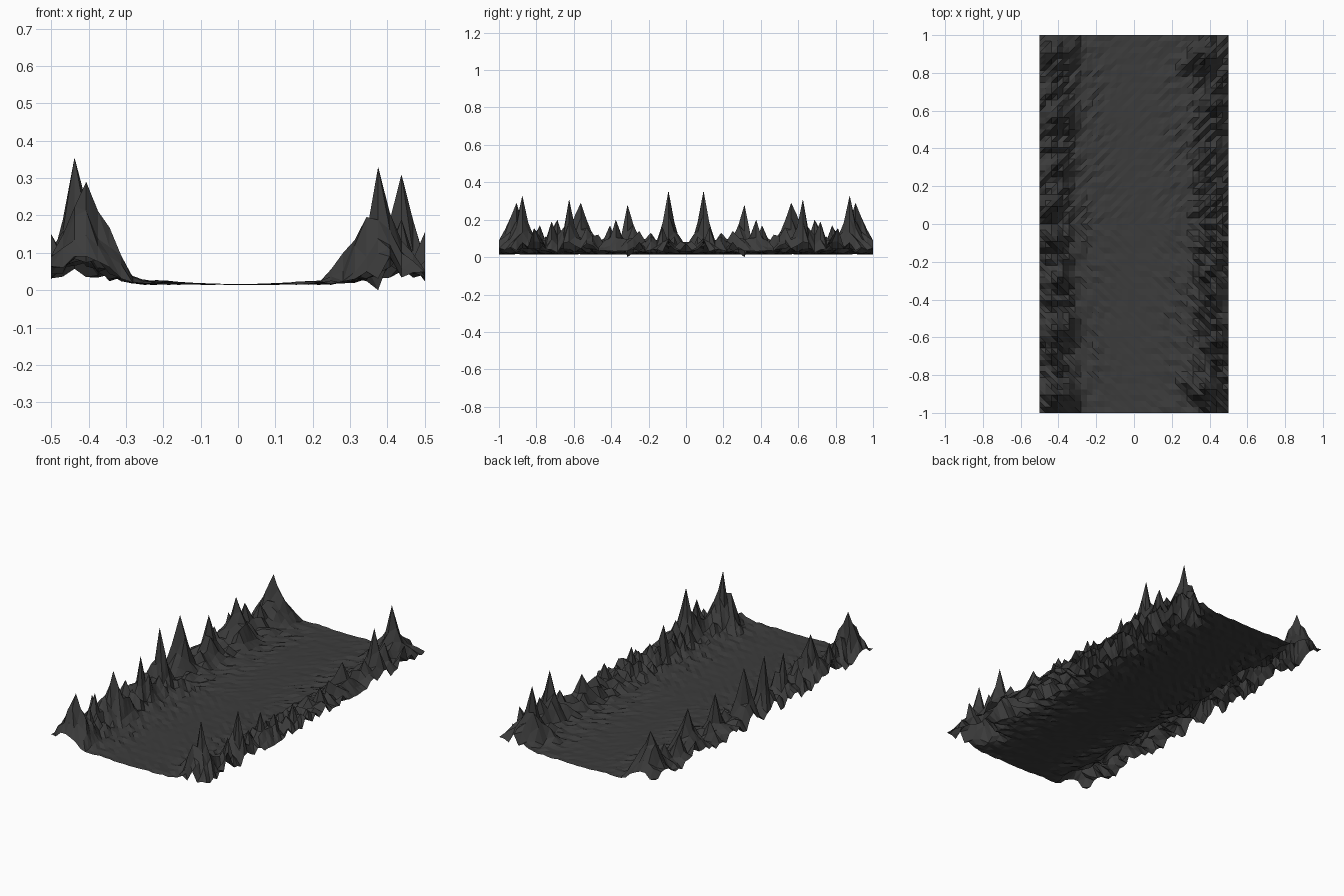
import bpy, bmesh, math, random

if "Cube" in bpy.data.objects:
    bpy.data.objects.remove(bpy.data.objects["Cube"])

random.seed(7)
NX, NY = 32, 32          # cells across the valley, cells along one half
STEP = 1 / NX

# main summits on the half y > 0: x, y, height, foot radius
PEAKS = [
    (-0.4375, 0.094, 0.355, 0.095), (-0.406, 0.906, 0.29, 0.15),
    (-0.406, 0.5625, 0.29, 0.14), (-0.406, 0.3, 0.28, 0.10),
    (-0.4375, 0.70, 0.20, 0.10), (-0.406, 0.79, 0.17, 0.09),
    (-0.4375, 0.41, 0.17, 0.09), (-0.375, 0.19, 0.13, 0.09),
    (-0.344, 0.50, 0.13, 0.09),
    (0.375, 0.875, 0.33, 0.11), (0.4375, 0.625, 0.31, 0.09),
    (0.281, 0.84, 0.10, 0.08), (0.406, 0.39, 0.20, 0.09),
    (0.4375, 0.72, 0.19, 0.08), (0.4375, 0.53, 0.16, 0.08),
    (0.406, 0.25, 0.14, 0.08), (0.4375, 0.125, 0.16, 0.08),
    (0.344, 0.47, 0.10, 0.07), (0.5, 0.80, 0.155, 0.08),
    (-0.5, 0.62, 0.15, 0.08),
]


def smooth(a, b, t):
    t = min(max((t - a) / (b - a), 0), 1)
    return t * t * (3 - 2 * t)


def height(x, y):
    ax = abs(x)
    # valley floor: almost flat, slightly rougher towards the sides
    z = 0.014 + random.random() * (0.003 + 0.012 * smooth(0.03, 0.28, ax))
    # jagged foothills
    ridge = smooth(0.26, 0.40, ax) * (1 - 0.35 * smooth(0.44, 0.5, ax))
    z += ridge * (0.012 + 0.085 * random.random() ** 1.3)
    # summits
    for px, py, h, r in PEAKS:
        d = math.hypot(x - px, y - py)
        if d < STEP * 0.51:
            return h
        if d < r:
            k = (1 - d / r) * h
            z = max(z, k * random.uniform(0.6, 1.0))
    return z


# rocky valley sheet, one half
bm = bmesh.new()
rows = []
for j in range(NY + 1):
    y = j / NY
    row = []
    for i in range(NX + 1):
        x = -0.5 + i * STEP
        z = height(x, y)
        if j == 0:
            z = min(z, 0.08)
        if j == NY:
            z = min(z, 0.09)
        row.append(bm.verts.new((x, y, z)))
    rows.append(row)
rows[10][28].co.z = 0.0    # lowest hollow rests on the ground

for j in range(NY):
    for i in range(NX):
        a, b = rows[j][i], rows[j][i + 1]
        c, d = rows[j + 1][i + 1], rows[j + 1][i]
        bm.faces.new((a, b, c))
        bm.faces.new((a, c, d))

mesh = bpy.data.meshes.new("valley_terrain")
bm.to_mesh(mesh)
bm.free()
terrain = bpy.data.objects.new("valley_terrain", mesh)
bpy.context.collection.objects.link(terrain)

# other half mirrored along the valley
mir = terrain.modifiers.new("mirror", 'MIRROR')
mir.use_axis = (False, True, False)
mir.merge_threshold = 0.001

# dark rock
mat = bpy.data.materials.new("dark_rock")
mat.diffuse_color = (0.045, 0.045, 0.045, 1)
mat.use_nodes = True
mat.node_tree.nodes["Principled BSDF"].inputs["Base Color"].default_value = mat.diffuse_color
mesh.materials.append(mat)
